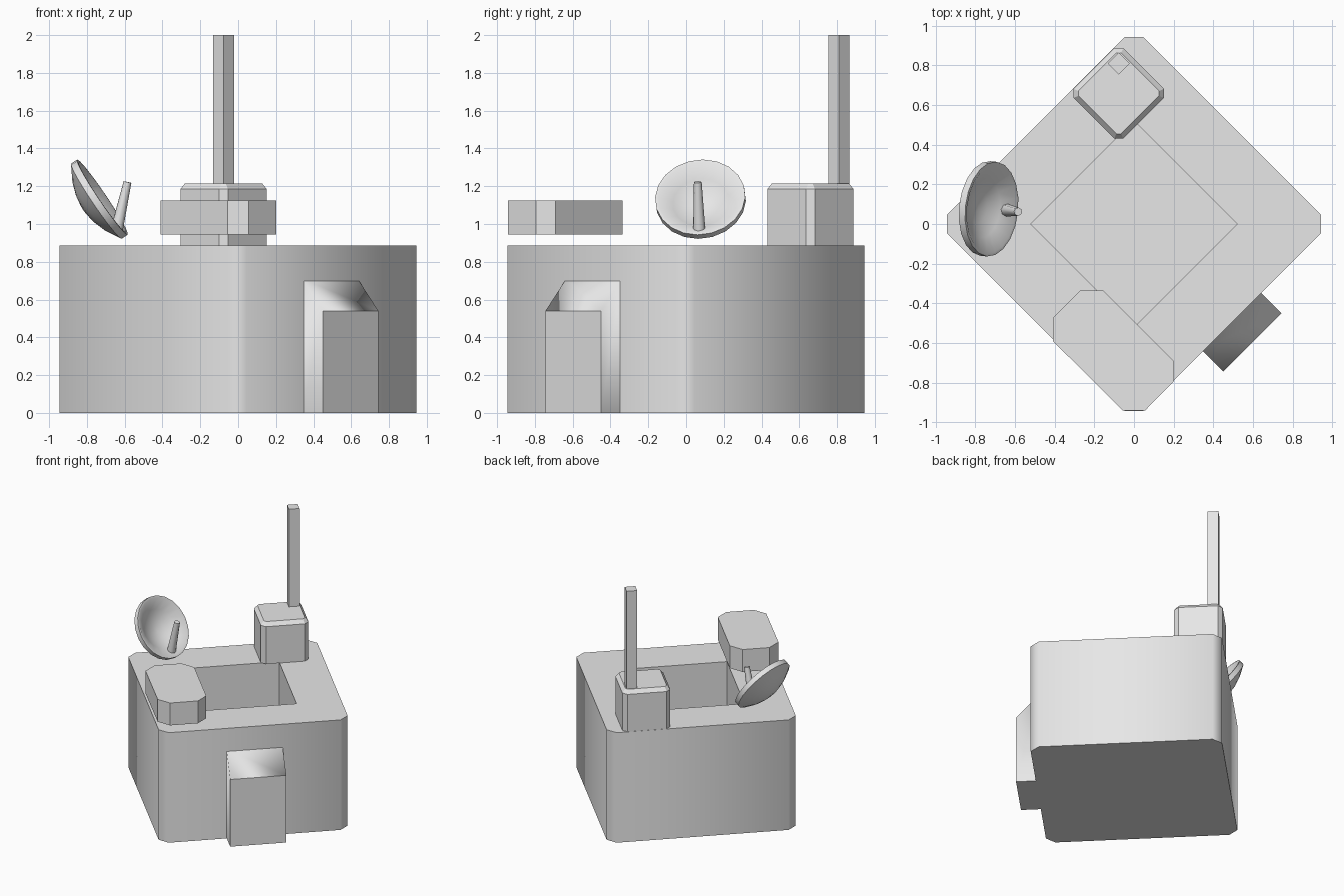
import bpy, bmesh, math
from mathutils import Vector, Matrix

cube = bpy.data.objects.get("Cube")
if cube:
    bpy.data.objects.remove(cube, do_unlink=True)

grey = bpy.data.materials.new("light_grey")
grey.use_nodes = True
GREY = (0.8, 0.8, 0.8, 1)
grey.diffuse_color = GREY
grey.node_tree.nodes["Principled BSDF"].inputs["Base Color"].default_value = GREY


def loft(name, sections, matrix=Matrix()):
    """Closed solid skinned through equal-sized loops of 3D points."""
    bm = bmesh.new()
    rings = [[bm.verts.new(matrix @ Vector(p)) for p in s] for s in sections]
    for low, high in zip(rings, rings[1:]):
        for i in range(len(low)):
            j = (i + 1) % len(low)
            bm.faces.new((low[i], low[j], high[j], high[i]))
    bm.faces.new(rings[0][::-1])
    bm.faces.new(rings[-1])
    bmesh.ops.recalc_face_normals(bm, faces=bm.faces)
    mesh = bpy.data.meshes.new(name)
    bm.to_mesh(mesh)
    bm.free()
    mesh.materials.append(grey)
    obj = bpy.data.objects.new(name, mesh)
    bpy.context.collection.objects.link(obj)
    return obj


def diamond(cx, cy, radius, tip, z):
    """Square turned 45 degrees, each corner cut to a flat of half width tip."""
    pts = []
    for k in range(4):
        a = k * math.pi / 2
        c, s = math.cos(a), math.sin(a)
        sides = (-tip, tip) if tip else (0,)
        pts += [(cx + radius * c - t * s, cy + radius * s + t * c, z) for t in sides]
    return pts


def circle(radius, z, count):
    step = math.tau / count
    return [(radius * math.cos(i * step), radius * math.sin(i * step), z)
            for i in range(count)]


def activate(obj):
    bpy.ops.object.select_all(action='DESELECT')
    obj.select_set(True)
    bpy.context.view_layer.objects.active = obj


def smooth(obj, degrees):
    activate(obj)
    bpy.ops.object.shade_smooth_by_angle(angle=math.radians(degrees))


# Main building with cut corners and a sunken courtyard
building = loft("building", [diamond(0, 0, 0.945, 0.045, z) for z in (0, 0.885)])
cutter = loft("courtyard_cutter", [diamond(0, 0, 0.52, 0, z) for z in (0.25, 1.1)])
cutter.hide_render = True
cut = building.modifiers.new("courtyard", 'BOOLEAN')
cut.operation = 'DIFFERENCE'
cut.solver = 'EXACT'
cut.object = cutter
activate(building)
bpy.ops.object.modifier_apply(modifier=cut.name)
bpy.data.objects.remove(cutter, do_unlink=True)
smooth(building, 60)

# Entrance with a sloping roof, set on the front left wall
turn = Matrix.Rotation(-math.pi / 4, 4, 'Z')
plan = [(0.69, -0.207), (0.845, -0.207), (0.845, 0.207), (0.69, 0.207)]
entrance = loft("entrance", [
    [(x, y, 0) for x, y in plan],
    [(x, y, 0.54 if x > 0.7 else 0.71) for x, y in plan]], turn)
outward = Vector((1, -1, 0)).normalized()
for face in entrance.data.polygons:
    facing = face.normal.dot(outward)
    face.use_smooth = abs(facing) < 0.9 and face.normal.z > -0.5

# Roof cabin with a bevelled top, and its mast
CX, CY = -0.077, 0.659
loft("roof_cabin", [
    diamond(CX, CY, 0.228, 0.023, 0.885),
    diamond(CX, CY, 0.228, 0.023, 1.185),
    diamond(CX, CY, 0.204, 0.012, 1.215)])
loft("mast", [diamond(CX, 0.81, 0.055, 0, z) for z in (1.2, 2.0)])

# Landing block hovering over the front corner
outline = [(-0.27, -0.335), (-0.41, -0.475), (-0.41, -0.59), (-0.055, -0.942),
           (0.055, -0.942), (0.2, -0.795), (0.2, -0.69), (-0.155, -0.335)]
loft("front_block", [[(x, y, z) for x, y in outline] for z in (0.945, 1.125)])

# Dish: outer bowl, rim, then inner bowl
axis = Vector((0.826, -0.087, 0.557))
aim = axis.to_track_quat('Z', 'Y').to_matrix().to_4x4()
profile = [(0.03, -0.12), (0.09, -0.109), (0.16, -0.084), (0.24, -0.038),
           (0.24, 0), (0.224, 0), (0.15, -0.05), (0.08, -0.082), (0.02, -0.093)]
dish = loft("dish", [circle(r, z, 20) for r, z in profile],
            Matrix.Translation((-0.718, 0.075, 1.142)) @ aim)
smooth(dish, 40)

# Tapered feed arm rising from the lower part of the bowl
base, tip = Vector((-0.643, 0.07, 0.965)), Vector((-0.585, 0.062, 1.222))
arm = tip - base
feed = loft("dish_feed", [circle(0.033, 0, 8), circle(0.021, arm.length, 8)],
            Matrix.Translation(base) @ arm.to_track_quat('Z', 'Y').to_matrix().to_4x4())
smooth(feed, 50)
